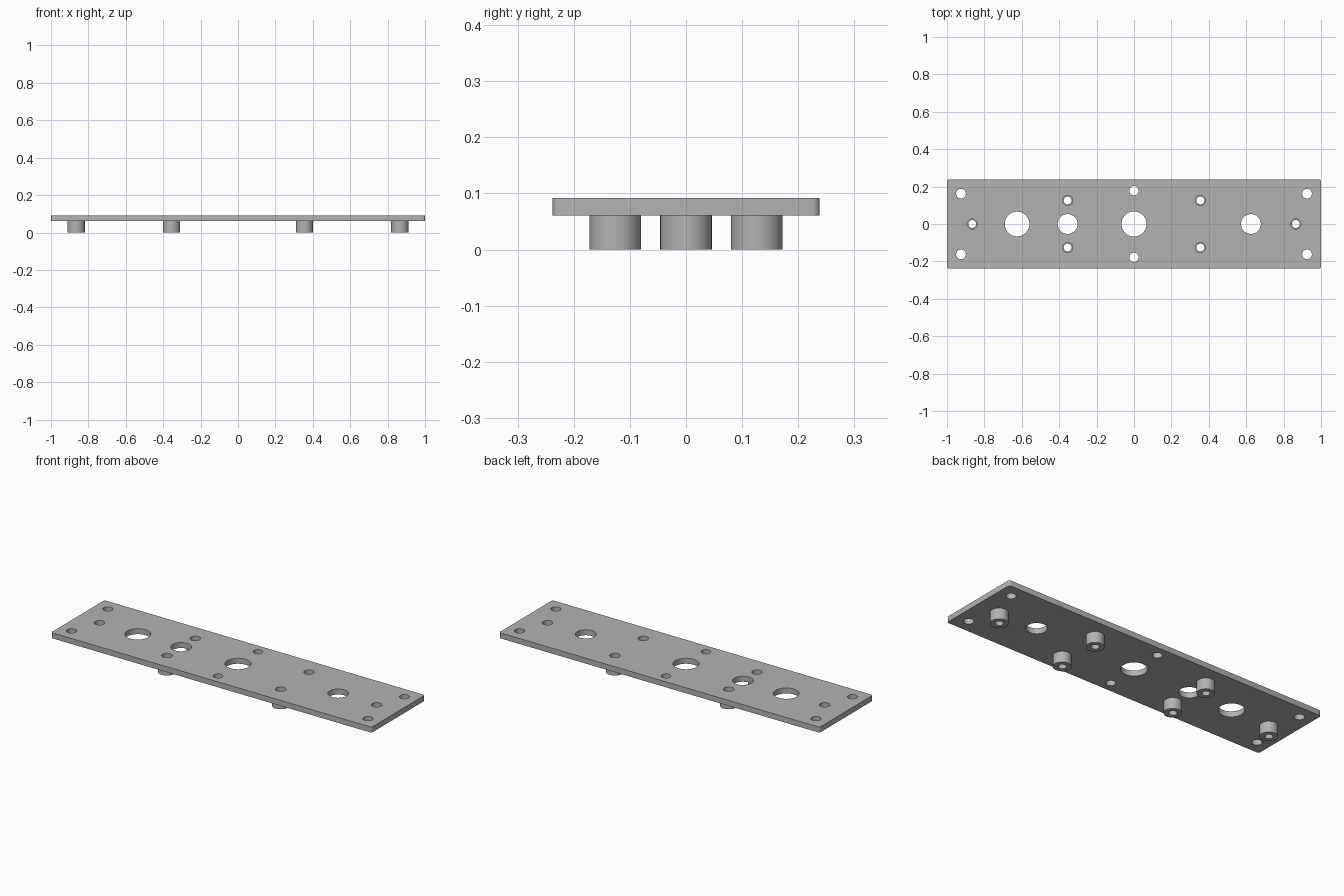
import bpy
import bmesh
from math import cos, sin, pi, radians
from mathutils import Matrix

if "Cube" in bpy.data.objects:
    bpy.data.objects.remove(bpy.data.objects["Cube"], do_unlink=True)

HALF_X, HALF_Y = 1.0, 0.238
PLATE_Z, TOP_Z = 0.061, 0.092
SEGMENTS = 48

grey = bpy.data.materials.new("plain_grey")
grey.use_nodes = True
colour = (0.45, 0.45, 0.45, 1)
grey.diffuse_color = colour
grey.node_tree.nodes["Principled BSDF"].inputs["Base Color"].default_value = colour


def make_object(name, bm):
    bmesh.ops.recalc_face_normals(bm, faces=bm.faces)
    mesh = bpy.data.meshes.new(name)
    bm.to_mesh(mesh)
    bm.free()
    mesh.materials.append(grey)
    obj = bpy.data.objects.new(name, mesh)
    bpy.context.collection.objects.link(obj)
    return obj


def smooth(obj):
    bpy.ops.object.select_all(action='DESELECT')
    obj.select_set(True)
    bpy.context.view_layer.objects.active = obj
    bpy.ops.object.shade_smooth_by_angle(angle=radians(30))


# Plate with slightly rounded upright corners
bm = bmesh.new()
bmesh.ops.create_cube(bm, size=1, matrix=Matrix.Translation((0, 0, (PLATE_Z + TOP_Z) / 2))
                      @ Matrix.Diagonal((2 * HALF_X, 2 * HALF_Y, TOP_Z - PLATE_Z, 1)))
uprights = [e for e in bm.edges if abs(e.verts[0].co.z - e.verts[1].co.z) > 0.01]
bmesh.ops.bevel(bm, geom=uprights, offset=0.012, segments=5, profile=0.5, affect='EDGES')
plate = make_object("mounting_plate", bm)

# Hole layout: x, y, radius
boss_spots = [(sx * 0.355, sy * 0.126) for sx in (-1, 1) for sy in (-1, 1)]
boss_spots += [(sx * 0.865, 0) for sx in (-1, 1)]
holes = [(x, y, 0.027) for x, y in boss_spots]
holes += [(sx * 0.925, sy * 0.162, 0.026) for sx in (-1, 1) for sy in (-1, 1)]
holes += [(0, sy * 0.178, 0.025) for sy in (-1, 1)]
holes += [(-0.625, 0, 0.066), (-0.355, 0, 0.053), (0, 0, 0.067), (0.625, 0, 0.053)]

# Drill every hole with one cutter
bm = bmesh.new()
for x, y, r in holes:
    bmesh.ops.create_cone(bm, cap_ends=True, segments=SEGMENTS, radius1=r, radius2=r,
                          depth=0.1, matrix=Matrix.Translation((x, y, TOP_Z - 0.015)))
cutter = make_object("hole_cutter", bm)
cutter.hide_render = True
drill = plate.modifiers.new("holes", 'BOOLEAN')
drill.operation = 'DIFFERENCE'
drill.solver = 'EXACT'
drill.object = cutter
bpy.ops.object.select_all(action='DESELECT')
plate.select_set(True)
bpy.context.view_layer.objects.active = plate
bpy.ops.object.modifier_apply(modifier=drill.name)
bpy.data.objects.remove(cutter, do_unlink=True)
smooth(plate)


# Hollow standoffs under the plate
def standoff(name, x, y, outer=0.046, inner=0.021):
    bm = bmesh.new()
    section = [(inner, 0), (outer, 0), (outer, PLATE_Z), (inner, PLATE_Z)]
    rings = []
    for i in range(SEGMENTS):
        a = 2 * pi * i / SEGMENTS
        rings.append([bm.verts.new((x + r * cos(a), y + r * sin(a), z)) for r, z in section])
    for i, ring in enumerate(rings):
        following = rings[(i + 1) % SEGMENTS]
        for j in range(4):
            k = (j + 1) % 4
            bm.faces.new((ring[j], following[j], following[k], ring[k]))
    smooth(make_object(name, bm))


for number, (x, y) in enumerate(boss_spots, 1):
    standoff(f"standoff_{number}", x, y)
